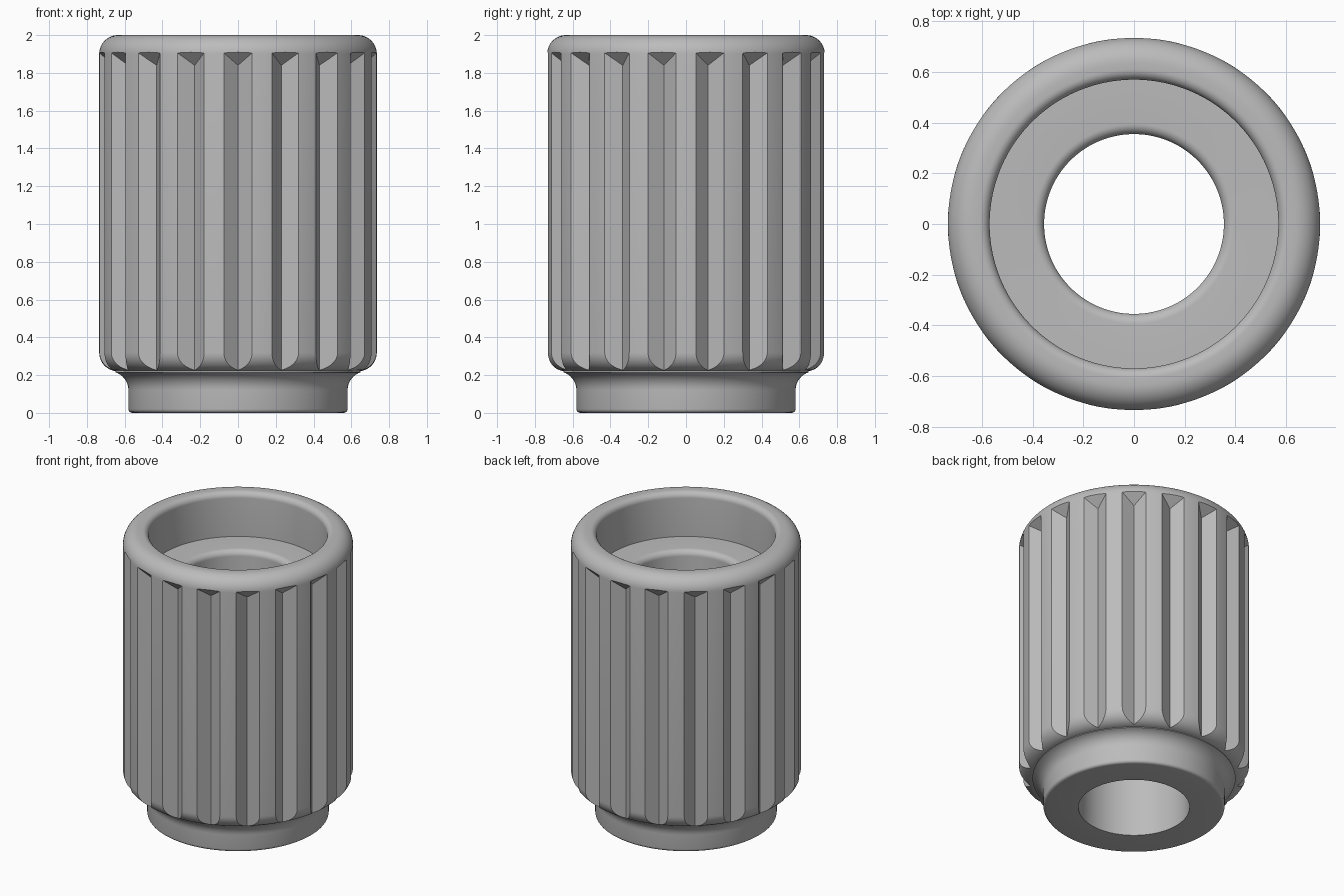
import bpy, bmesh
from math import pi, sin, cos, radians
from mathutils import Matrix

if "Cube" in bpy.data.objects:
    bpy.data.objects.remove(bpy.data.objects["Cube"])

SEGMENTS = 180
GROOVES = 18


def arc(r, z, radius, start, end, steps=8):
    """Points of a fillet in the radius/height plane, angles in degrees."""
    angles = [radians(start + (end - start) * i / steps) for i in range(steps + 1)]
    return [(r + radius * cos(a), z + radius * sin(a)) for a in angles]


def make_object(name, bm):
    bmesh.ops.recalc_face_normals(bm, faces=bm.faces)
    mesh = bpy.data.meshes.new(name)
    bm.to_mesh(mesh)
    bm.free()
    obj = bpy.data.objects.new(name, mesh)
    bpy.context.collection.objects.link(obj)
    return obj


def lathe(name, profile):
    """Closed profile revolved around z."""
    bm = bmesh.new()
    rings = []
    for i in range(SEGMENTS):
        a = 2 * pi * i / SEGMENTS
        rings.append([bm.verts.new((r * cos(a), r * sin(a), z)) for r, z in profile])
    n = len(profile)
    for i in range(SEGMENTS):
        a, b = rings[i], rings[(i + 1) % SEGMENTS]
        for j in range(n):
            k = (j + 1) % n
            bm.faces.new((a[j], b[j], b[k], a[k]))
    return make_object(name, bm)


# Sleeve: neck, rounded grip, rolled rim, counterbore and through hole
profile = (
    [(0.355, 0)]
    + arc(0.56, 0.02, 0.02, -90, 0, 4)          # foot edge
    + arc(0.68, 0.12, 0.10, 180, 108)           # neck fillet
    + arc(0.635, 0.32, 0.10, -83, 0, 10)        # grip lower edge
    + arc(0.635, 1.90, 0.10, 0, 90, 12)         # rim outside
    + arc(0.61, 1.96, 0.04, 90, 180)            # rim inside
    + [(0.57, 1.69)]                            # counterbore floor
    + arc(0.395, 1.65, 0.04, 90, 180)           # hole edge
)
sleeve = lathe("knurled_sleeve", profile)

# Groove cutter: V prisms with a sloping upper end
bm = bmesh.new()
inner, outer, half, low, high = 0.67, 0.80, 0.16, 0.1, 1.84
for i in range(GROOVES):
    turn = Matrix.Rotation(2 * pi * i / GROOVES, 4, "Z")
    section = [(0, inner, 0), (half, outer, 1), (-half, outer, 1)]
    bottom = [bm.verts.new((x, -r, low)) for x, r, s in section]
    top = [bm.verts.new((x, -r, high + 0.14 * s)) for x, r, s in section]
    bm.faces.new(bottom)
    bm.faces.new(top)
    for j in range(3):
        k = (j + 1) % 3
        bm.faces.new((bottom[j], bottom[k], top[k], top[j]))
    bmesh.ops.transform(bm, matrix=turn, verts=bottom + top)
cutter = make_object("groove_cutter", bm)

# Cut the grooves, then drop the cutter
cut = sleeve.modifiers.new("grooves", "BOOLEAN")
cut.operation = "DIFFERENCE"
cut.solver = "EXACT"
cut.object = cutter
bpy.ops.object.select_all(action="DESELECT")
sleeve.select_set(True)
bpy.context.view_layer.objects.active = sleeve
bpy.ops.object.modifier_apply(modifier=cut.name)
bpy.data.objects.remove(cutter)
bpy.ops.object.shade_smooth_by_angle(angle=radians(25))

# Plain grey
grey = bpy.data.materials.new("plain_grey")
grey.use_nodes = True
color = (0.5, 0.5, 0.5, 1)
grey.diffuse_color = color
grey.node_tree.nodes["Principled BSDF"].inputs["Base Color"].default_value = color
sleeve.data.materials.clear()
sleeve.data.materials.append(grey)
